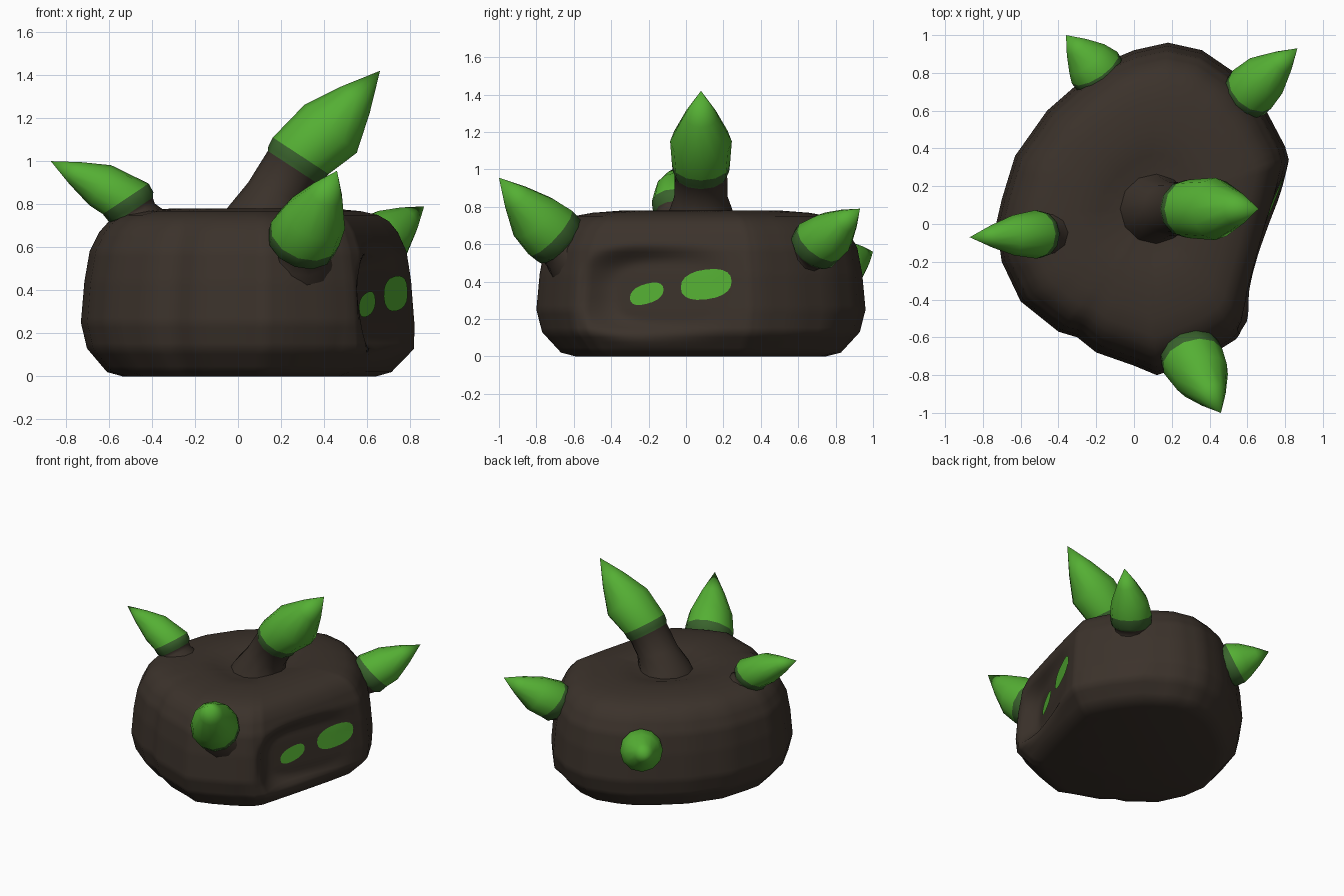
import bpy, bmesh, math
from mathutils import Vector
from mathutils.bvhtree import BVHTree

if "Cube" in bpy.data.objects:
    bpy.data.objects.remove(bpy.data.objects["Cube"])


def material(name, rgb):
    m = bpy.data.materials.new(name)
    m.diffuse_color = (*rgb, 1)
    m.use_nodes = True
    m.node_tree.nodes["Principled BSDF"].inputs["Base Color"].default_value = m.diffuse_color
    return m


BROWN = material("dark brown", (0.044, 0.032, 0.024))
COLLAR = material("dark green", (0.042, 0.125, 0.026))
GREEN = material("bright green", (0.09, 0.43, 0.034))


def finish(name, bm, mats, angle=60):
    bmesh.ops.recalc_face_normals(bm, faces=bm.faces)
    me = bpy.data.meshes.new(name)
    bm.to_mesh(me)
    ob = bpy.data.objects.new(name, me)
    bpy.context.collection.objects.link(ob)
    for m in mats:
        me.materials.append(m)
    bpy.ops.object.select_all(action='DESELECT')
    ob.select_set(True)
    bpy.context.view_layer.objects.active = ob
    bpy.ops.object.shade_smooth_by_angle(angle=math.radians(angle))
    return ob


def bridge(bm, a, b, mat=0):
    n = len(a)
    for i in range(n):
        f = bm.faces.new((a[i], a[(i + 1) % n], b[(i + 1) % n], b[i]))
        f.material_index = mat


# ---- body: irregular outline lofted through a rounded profile
CX, CY = 0.08, 0.08
outline = [(0.82, 0.34), (0.80, 0.41), (0.70, 0.60), (0.55, 0.79), (0.36, 0.92), (0.18, 0.96),
           (0, 0.92), (-0.12, 0.87), (-0.30, 0.74), (-0.46, 0.60), (-0.63, 0.36), (-0.70, 0.13),
           (-0.73, 0), (-0.70, -0.20), (-0.60, -0.41), (-0.40, -0.57), (-0.30, -0.60),
           (-0.20, -0.68), (0.0, -0.75), (0.12, -0.80), (0.25, -0.76), (0.42, -0.685),
           (0.54, -0.61), (0.59, -0.54), (0.68, -0.22), (0.77, 0.12)]
SUB = [3] * (len(outline) - 4) + [5, 14, 14, 8]        # the face side is split finely
loop = []
for i, p in enumerate(outline):
    q = outline[(i + 1) % len(outline)]
    for k in range(SUB[i]):
        t = k / SUB[i]
        loop.append((p[0] + (q[0] - p[0]) * t, p[1] + (q[1] - p[1]) * t))

profile = [(0.0, 0.76), (0.02, 0.85), (0.13, 0.965), (0.25, 1.0), (0.44, 0.98), (0.58, 0.95),
           (0.67, 0.895), (0.72, 0.84), (0.75, 0.77), (0.768, 0.66), (0.78, 0.48),
           (0.765, 0.33), (0.74, 0.22)]
rows = []
for (z0, s0), (z1, s1) in zip(profile, profile[1:]):
    n = max(1, round((z1 - z0) / 0.025))
    rows += [(z0 + (z1 - z0) * k / n, s0 + (s1 - s0) * k / n) for k in range(n)]
rows.append(profile[-1])


def recess(y, z):
    """Depth of the sunken face panel, deeper towards the front."""
    r = (abs((y + 0.11) / 0.49) ** 3 + abs((z - 0.34) / 0.275) ** 3) ** (1 / 3)
    t = min(1, max(0, (1 - r) / 0.45))
    return t * t * (3 - 2 * t) * max(0.01, 0.062 - 0.16 * (y + 0.1))


bm = bmesh.new()
rings = []
for z, s in rows:
    ring = []
    for x, y in loop:
        px, py = CX + (x - CX) * s, CY + (y - CY) * s
        if x > 0.56 and s > 0.8:
            d = recess(py, z)
            px, py = px - d * 0.97, py + d * 0.15
        if x > 0.5 and z < 0.25:             # lower edge juts forward under the face
            px += 0.025 * (1 - abs(z - 0.125) / 0.125)
        ring.append(bm.verts.new((px, py, z)))
    rings.append(ring)
for a, b in zip(rings, rings[1:]):
    bridge(bm, a, b)
bm.faces.new(rings[0])
bm.faces.new(rings[-1])
bmesh.ops.recalc_face_normals(bm, faces=bm.faces)
tree = BVHTree.FromBMesh(bm)
finish("body", bm, [BROWN], 75)
bm.free()


# ---- eyes: thin plates laid on the recessed panel
def eye(name, cy, cz, ry, rz, tilt):
    bm = bmesh.new()

    def drop(y, z):
        hit = tree.ray_cast(Vector((2, y, z)), Vector((-1, 0, 0)))[0]
        return bm.verts.new((hit.x + 0.007, y, z))
    n, prev = 20, None
    mid = drop(cy, cz)
    for k in (0.33, 0.66, 1.0):
        ring = []
        for i in range(n):
            a = 2 * math.pi * i / n
            c, s = math.cos(a), math.sin(a)
            u = math.copysign(abs(c) ** 0.85, c) * ry * k
            ring.append(drop(cy + u, cz + math.copysign(abs(s) ** 0.85, s) * rz * k + tilt * u))
        if prev:
            bridge(bm, prev, ring)
        else:
            for i in range(n):
                bm.faces.new((mid, ring[i], ring[(i + 1) % n]))
        prev = ring
    ob = finish(name, bm, [GREEN])
    if ob.data.polygons[0].normal.x < 0:
        ob.data.flip_normals()
    bm.free()


eye("eye_near", -0.21, 0.335, 0.09, 0.054, 0.25)
eye("eye_far", 0.108, 0.385, 0.136, 0.08, 0.12)


# ---- spikes: brown stalk, dark collar and bright faceted tip swept along a bent path
def spike(name, root, base, neck, collar, bulge, tip, r_stalk, r_collar, r_bulge,
          band=0.03, sides=12):
    root, base, d, collar, bulge, tip = map(Vector, (root, base, neck, collar, bulge, tip))
    root.normalize()
    d.normalize()
    lean = (root + d).normalized()
    aim = (tip - collar).normalized()
    # (centre, radius, axis, material of the band that ends here)
    path = [(base - root * 0.06, r_stalk * 1.4, root, 0),
            (base, r_stalk * 1.25, root, 0),
            (base.lerp(collar, 0.4), r_stalk * 1.0, lean, 0),
            (collar - d * 0.035, r_stalk * 0.98, d, 0),
            (collar - d * 0.015, r_collar * 0.97, d, 1),
            (collar + d * band, r_collar, d, 1),
            (bulge, r_bulge, aim, 2),
            (bulge.lerp(tip, 0.5), r_bulge * 0.55, aim, 2)]
    bm = bmesh.new()
    prev = None
    for c, r, axis, mat in path:
        side = axis.cross(Vector((aim.y, -aim.x, 0))).normalized()
        up = side.cross(axis)
        ring = []
        for k in range(sides):
            a = 2 * math.pi * k / sides
            ring.append(bm.verts.new(c + (side * math.cos(a) + up * math.sin(a)) * r))
        if prev:
            bridge(bm, prev, ring, mat)
        else:
            bm.faces.new(ring)
        prev = ring
    end = bm.verts.new(tip)
    for k in range(sides):
        bm.faces.new((prev[k], prev[(k + 1) % sides], end)).material_index = 2
    finish(name, bm, [BROWN, COLLAR, GREEN], 50)
    bm.free()


spike("top_spike", (0.1, 0, 1), (0.12, 0.08, 0.755), (0.55, 0, 0.84), (0.275, 0.08, 1.0),
      (0.43, 0.08, 1.15), (0.66, 0.08, 1.42), 0.143, 0.155, 0.165)
spike("left_spike", (-0.4, 0, 1), (-0.47, -0.05, 0.72), (-0.5, 0, 0.75), (-0.505, -0.055, 0.80),
      (-0.64, -0.06, 0.888), (-0.87, -0.07, 1.0), 0.11, 0.128, 0.106)
spike("front_spike", (0.2, -1, 0.5), (0.28, -0.63, 0.56), (0.25, -0.7, 0.65),
      (0.30, -0.69, 0.63), (0.36, -0.81, 0.74), (0.46, -1.0, 0.955), 0.145, 0.168, 0.148, 0.05)
spike("back_right_spike", (1, 1, 0.5), (0.54, 0.62, 0.55), (0.45, 0.5, 0.6),
      (0.60, 0.685, 0.58), (0.70, 0.785, 0.66), (0.865, 0.93, 0.79), 0.12, 0.143, 0.126, 0.05)
spike("back_left_spike", (-0.5, 0.7, 0.3), (-0.14, 0.75, 0.45), (-0.4, 0.6, 0.3),
      (-0.18, 0.785, 0.47), (-0.25, 0.875, 0.508), (-0.36, 1.0, 0.56), 0.12, 0.147, 0.12, 0.055)
